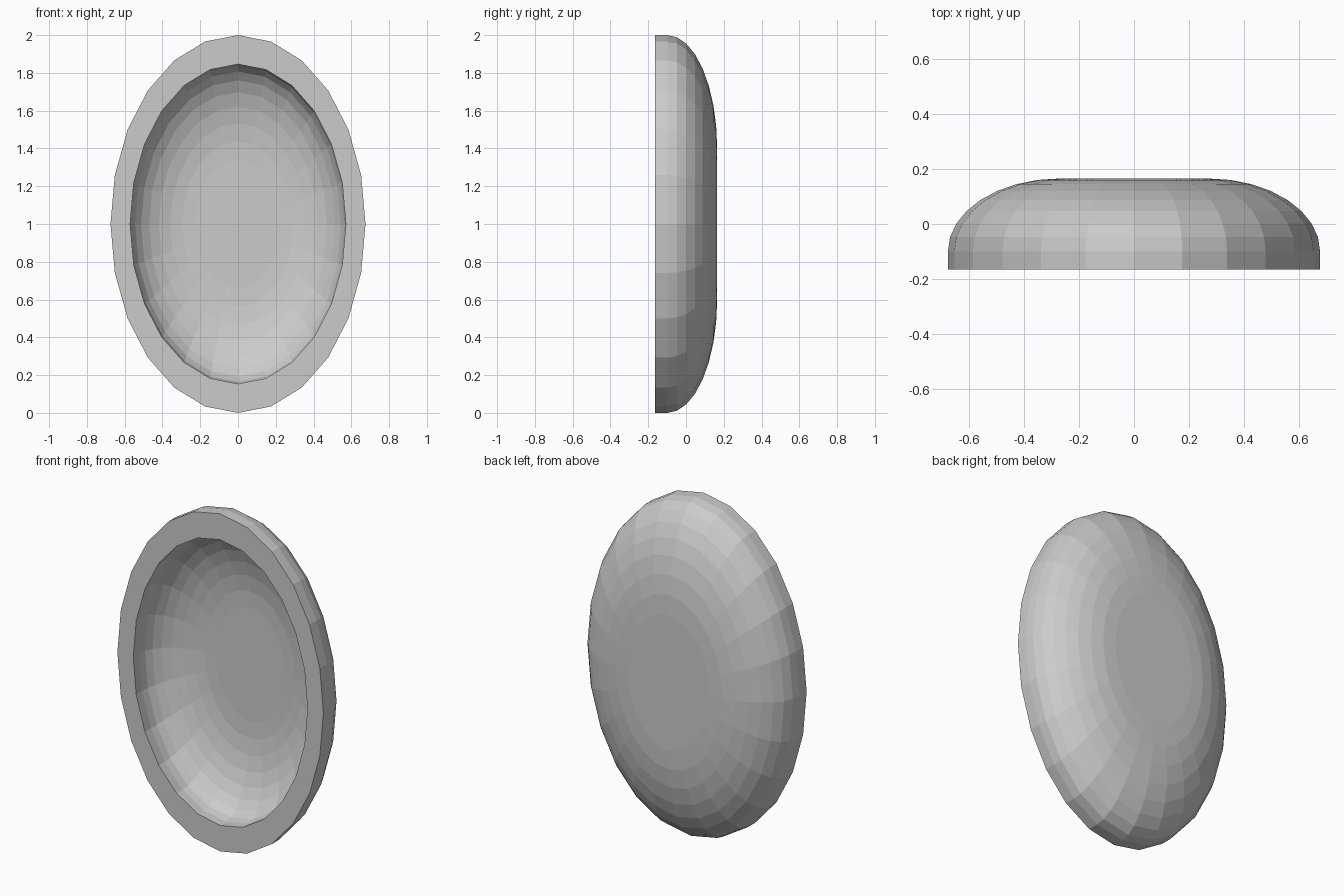
import bpy, bmesh, math

if "Cube" in bpy.data.objects:
    bpy.data.objects.remove(bpy.data.objects["Cube"])

SIDES, STEPS = 24, 8
RX, RZ = 0.675, 1.0          # oval half sizes
FRONT, BACK = -0.165, 0.165  # rim plane and back plane


def shell_profile(scale, floor_y):
    """(ratio, y) pairs: straight wall, then quarter-ellipse shoulder to a flat floor."""
    depth = floor_y - FRONT
    wall_y = FRONT + depth * 0.2
    flat = 0.40
    pts = [(scale, FRONT)]
    for i in range(STEPS + 1):
        a = math.pi / 2 * i / STEPS
        pts.append((scale * (flat + (1 - flat) * math.cos(a)),
                    wall_y + (floor_y - wall_y) * math.sin(a)))
    return pts


def oval_ring(bm, ratio, y):
    ring = []
    for i in range(SIDES):
        a = 2 * math.pi * i / SIDES
        ring.append(bm.verts.new((RX * ratio * math.sin(a), y,
                                  RZ + RZ * ratio * math.cos(a))))
    return ring


# Outer back, rim and hollow as one lofted profile
outer = shell_profile(1.0, BACK)
inner = shell_profile(0.846, 0.115)
bm = bmesh.new()
rings = [oval_ring(bm, r, y) for r, y in outer[::-1] + inner]
for a, b in zip(rings, rings[1:]):
    for i in range(SIDES):
        j = (i + 1) % SIDES
        bm.faces.new((a[i], a[j], b[j], b[i]))

# Flat back and flat floor of the hollow
bm.faces.new(rings[0])
bm.faces.new(rings[-1])
bmesh.ops.recalc_face_normals(bm, faces=bm.faces[:])

mesh = bpy.data.meshes.new("oval_dish")
bm.to_mesh(mesh)
bm.free()
dish = bpy.data.objects.new("oval_dish", mesh)
bpy.context.collection.objects.link(dish)
